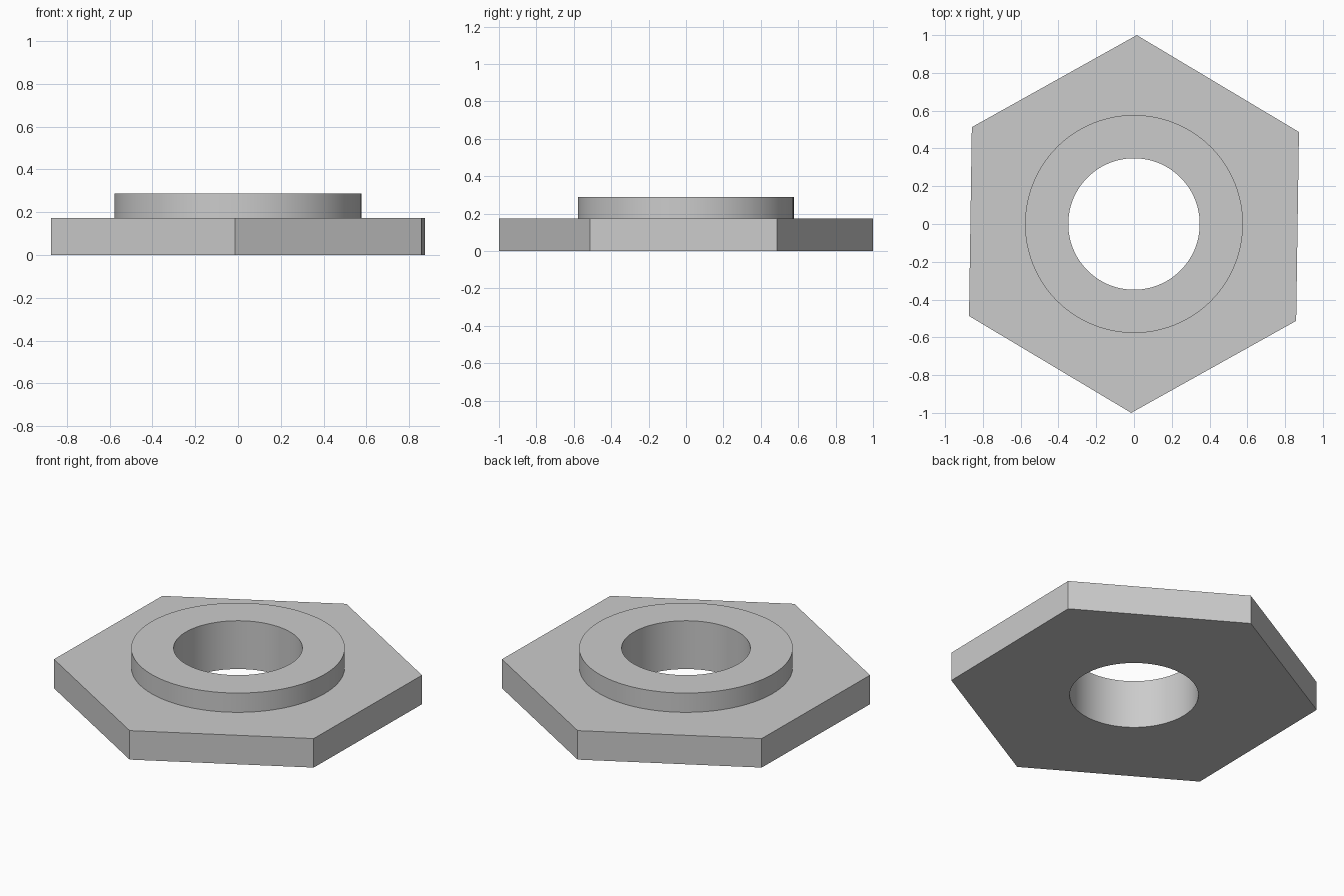
import bpy
import bmesh
from math import cos, pi, radians, sin

if "Cube" in bpy.data.objects:
    bpy.data.objects.remove(bpy.data.objects["Cube"], do_unlink=True)

SEGMENTS = 96            # multiple of six, so that hexagon corners fall on steps
TWIST = radians(-0.85)   # slight turn of the hexagon
BORE, COLLAR = 0.348, 0.577
PLATE_TOP, COLLAR_TOP = 0.173, 0.288


def circle(radius):
    return lambda angle: radius


def hexagon(angle):
    # distance to the side of a hexagon with corners at unit radius
    side_angle = angle % (pi / 3) - pi / 6
    return cos(pi / 6) / cos(side_angle)


def sweep(name, profile, material):
    """Sweep a closed profile of (outline, height) pairs around z."""
    bm = bmesh.new()
    rings = []
    for outline, z in profile:
        ring = []
        for i in range(SEGMENTS):
            a = 2 * pi * i / SEGMENTS + pi / 6
            r = outline(a - pi / 6)
            ring.append(bm.verts.new((r * cos(a + TWIST), r * sin(a + TWIST), z)))
        rings.append(ring)
    for k, low in enumerate(rings):
        high = rings[(k + 1) % len(rings)]
        for i in range(SEGMENTS):
            j = (i + 1) % SEGMENTS
            bm.faces.new((low[i], low[j], high[j], high[i]))
    bmesh.ops.recalc_face_normals(bm, faces=bm.faces)
    mesh = bpy.data.meshes.new(name)
    bm.to_mesh(mesh)
    bm.free()
    mesh.materials.append(material)
    obj = bpy.data.objects.new(name, mesh)
    bpy.context.collection.objects.link(obj)
    return obj


# Plain grey metal
grey = bpy.data.materials.new("grey_metal")
grey.use_nodes = True
colour = (0.6, 0.6, 0.6, 1)
grey.diffuse_color = colour
grey.node_tree.nodes["Principled BSDF"].inputs["Base Color"].default_value = colour

# Hexagonal plate, raised round collar and through bore in one solid
nut = sweep("hexagonal_collar_nut", [
    (circle(BORE), 0),
    (hexagon, 0),
    (hexagon, PLATE_TOP),
    (circle(COLLAR), PLATE_TOP),
    (circle(COLLAR), COLLAR_TOP),
    (circle(BORE), COLLAR_TOP),
], grey)

# Smooth round walls with crisp edges
bpy.ops.object.select_all(action="DESELECT")
nut.select_set(True)
bpy.context.view_layer.objects.active = nut
bpy.ops.object.shade_smooth_by_angle(angle=radians(30))
